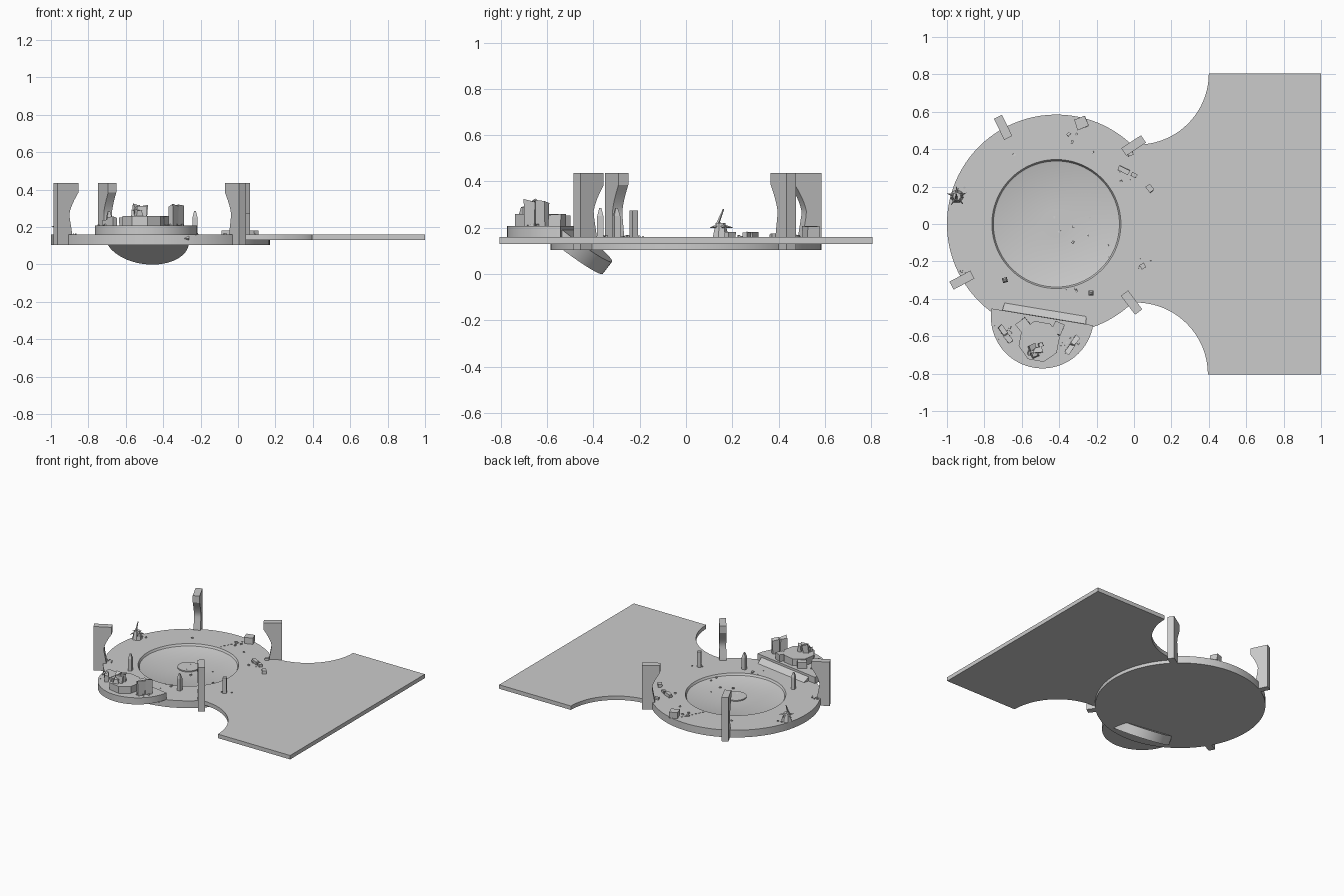
import bpy, bmesh, math, random
from math import sin, cos, radians, pi
from mathutils import Matrix, Vector

if "Cube" in bpy.data.objects:
    bpy.data.objects.remove(bpy.data.objects["Cube"])

random.seed(4)
CX, CY = -0.415, 0.0      # centre of the round plaza
TOP = 0.16                # walking surface
BALC = 0.208              # top of the broken dais base


def finish(bm, name, smooth=False):
    bmesh.ops.recalc_face_normals(bm, faces=bm.faces)
    me = bpy.data.meshes.new(name)
    bm.to_mesh(me)
    bm.free()
    ob = bpy.data.objects.new(name, me)
    bpy.context.collection.objects.link(ob)
    if smooth:
        bpy.ops.object.select_all(action='DESELECT')
        ob.select_set(True)
        bpy.context.view_layer.objects.active = ob
        bpy.ops.object.shade_smooth_by_angle(angle=radians(30))
    return ob


def place(x, y, z, deg=0):
    return Matrix.Translation((x, y, z)) @ Matrix.Rotation(radians(deg), 4, 'Z')


def arc(cx, cy, r, a0, a1, n):
    return [(cx + r * cos(radians(a0 + (a1 - a0) * i / n)),
             cy + r * sin(radians(a0 + (a1 - a0) * i / n))) for i in range(n + 1)]


def prism(name, outline, z0, z1, m=Matrix(), smooth=False):
    bm = bmesh.new()
    base = bm.faces.new([bm.verts.new((x, y, z0)) for x, y in outline])
    ext = bmesh.ops.extrude_face_region(bm, geom=[base], use_keep_orig=True)
    bmesh.ops.translate(bm, vec=(0, 0, z1 - z0),
                        verts=[v for v in ext['geom'] if isinstance(v, bmesh.types.BMVert)])
    bm.transform(m)
    return finish(bm, name, smooth)


def add_block(bm, size, m, jitter=0.0, taper=1.0):
    """Box standing on its base, optionally tapered and chipped."""
    for v in bmesh.ops.create_cube(bm, size=1)['verts']:
        k = taper if v.co.z > 0 else 1
        p = Vector((v.co.x * size[0] * k, v.co.y * size[1] * k, (v.co.z + 0.5) * size[2]))
        if v.co.z > 0:
            p += Vector([random.uniform(-jitter, jitter) * s for s in size])
        v.co = m @ p


def block(name, size, m, jitter=0.0, taper=1.0):
    bm = bmesh.new()
    add_block(bm, size, m, jitter, taper)
    return finish(bm, name)


# round plaza with sunken floor and centre disc
bm = bmesh.new()
prof = [(0, .105), (.585, .105), (.585, TOP), (.345, TOP), (.337, .145),
        (.33, .142), (.075, .14), (.075, .148), (0, .148)]
vs = [bm.verts.new((r, 0, z)) for r, z in prof]
edges = [bm.edges.new(p) for p in zip(vs, vs[1:])]
bmesh.ops.spin(bm, geom=vs + edges, cent=(0, 0, 0), axis=(0, 0, 1), angle=2 * pi, steps=96)
bmesh.ops.remove_doubles(bm, verts=bm.verts, dist=1e-4)
bm.transform(Matrix.Translation((CX, CY, 0)))
finish(bm, "round_plaza", True)

# forecourt slab with two concave corners, butted against the plaza
outline = ([(1, -.805), (1, .805)] + arc(.02, .805, .38, 0, -90, 20)
           + arc(CX, CY, .584, 45, -45, 28) + arc(.01, -.805, .385, 90, 0, 20))
prism("forecourt_slab", outline, .13, TOP, smooth=True)

# split dais: flat outer half and inner half sunk through the plaza
prism("dais_base_half", arc(0, 0, .275, 180, 360, 40), TOP - .002, BALC,
      place(-.49, -.497, 0, -9.4), True)
tilt = place(-.48, -.498, .1915, -9.4) @ Matrix.Rotation(radians(-38), 4, 'X')
prism("sunken_dais_half", arc(0, 0, .226, 0, 180, 40), -.067, 0, tilt, True)

# four curved pillars, profile in (outward, height)
inner = [(-.063 + .057 * sin(pi / 2 * min(1, t * 1.6)) - .02 * max(0, t - .5) * 2, .385 - .225 * t)
         for t in [i / 12 for i in range(13)]]
pillar = [(.063, .105), (.063, .437), (-.063, .437)] + inner + [(-.026, .105)]
for i, (x, y, a) in enumerate([(-.002, .42, 33), (-.70, .517, 116),
                               (-.92, -.30, 208), (-.013, -.42, -53)]):
    m = place(x, y, 0, a) @ Matrix.Rotation(pi / 2, 4, 'X')
    prism("curved_pillar_%d" % (i + 1), pillar, -.024, .024, m, True)

# small slender posts with pointed tops
for i, (x, y, h) in enumerate([(-.23, -.37, .09), (-.69, -.30, .09), (.047, -.225, .115)]):
    bm = bmesh.new()
    add_block(bm, (.027, .027, h), place(x, y, TOP, 15 * i))
    if i < 2:
        add_block(bm, (.027, .027, .035), place(x, y, TOP + h, 15 * i), taper=.35)
    finish(bm, "slender_post_%d" % (i + 1))

# altar on the dais with its blocks and broken walls
prism("altar_plinth", arc(0, 0, .112, 0, 315, 7), BALC, .26, place(-.507, -.628, 0, 12))
block("altar_step_left", (.065, .055, .045), place(-.592, -.54, BALC, 40), .05)
block("altar_step_right", (.055, .06, .05), place(-.408, -.558, BALC, -25), .05)
for i, (x, y, l, h, a) in enumerate([(-.315, -.622, .05, .11, 55), (-.345, -.668, .05, .11, 55),
                                     (-.672, -.612, .05, .045, 125), (-.702, -.567, .05, .03, 125)]):
    block("broken_wall_%d" % (i + 1), (l, .028, h), place(x, y, BALC, a), .1)

# heap of broken stones on the plinth and fallen stones on the ground
bm = bmesh.new()
for x, y, s, h in [(-.545, -.66, .04, .055), (-.515, -.675, .045, .045), (-.53, -.70, .04, .035),
                   (-.50, -.645, .025, .05), (-.56, -.69, .025, .03)]:
    add_block(bm, (s, s * .7, h), place(x, y, .26, random.uniform(0, 90)), .22)
finish(bm, "altar_rubble")
bm = bmesh.new()
for x, y, l, w, h, a in [(-.055, .288, .06, .027, .022, -25), (0, .262, .03, .022, .02, -30),
                         (-.02, .375, .03, .02, .015, 20), (.085, .19, .04, .028, .022, -50),
                         (-.28, .54, .06, .055, .045, 20), (-.35, .48, .02, .015, .01, 50)]:
    add_block(bm, (l, w, h), place(x, y, TOP, a), .08)
finish(bm, "fallen_stones")

# gnarled stump with roots and a thin leaning branch
bm = bmesh.new()
bmesh.ops.create_cone(bm, cap_ends=True, segments=7, radius1=.036, radius2=.022, depth=.06,
                      matrix=place(-.947, .148, TOP + .03))
for k in range(5):
    a = 72 * k + 20
    bmesh.ops.create_cone(bm, cap_ends=True, segments=4, radius1=.012, radius2=.001, depth=.06,
                          matrix=place(-.947, .148, TOP + .05, a)
                          @ Matrix.Rotation(radians(100), 4, 'Y') @ Matrix.Translation((0, 0, .025)))
bmesh.ops.create_cone(bm, cap_ends=True, segments=5, radius1=.009, radius2=.003, depth=.09,
                      matrix=place(-.95, .145, TOP + .08)
                      @ Matrix.Rotation(radians(-22), 4, 'X'))
finish(bm, "tree_stump")

# scattered pebbles: clusters and a crack line behind the sunken floor
bm = bmesh.new()
clusters = [(-.15, -.15, .08, 8, .141), (-.35, -.02, .12, 6, .141), (-.03, .25, .05, 5, TOP),
            (.05, -.2, .05, 5, TOP), (-.88, -.25, .05, 5, TOP), (-.3, -.38, .06, 4, TOP),
            (-.69, -.58, .06, 9, BALC), (-.34, -.64, .07, 9, BALC), (-.93, .16, .06, 5, TOP),
            (-.27, .43, .07, 4, TOP), (-.64, .36, .02, 2, TOP)]
for x, y, r, n, z in clusters:
    for _ in range(n):
        s = random.uniform(.006, .014)
        add_block(bm, (s, s * .8, s * .7), place(x + random.uniform(-r, r), y + random.uniform(-r, r) * .7,
                                                 z - .001, random.uniform(0, 90)), .2)
for i in range(7):
    add_block(bm, (.012, .005, .004), place(-.40 + .012 * i, .37 + .024 * i, TOP - .001, 63))
finish(bm, "pebbles")
